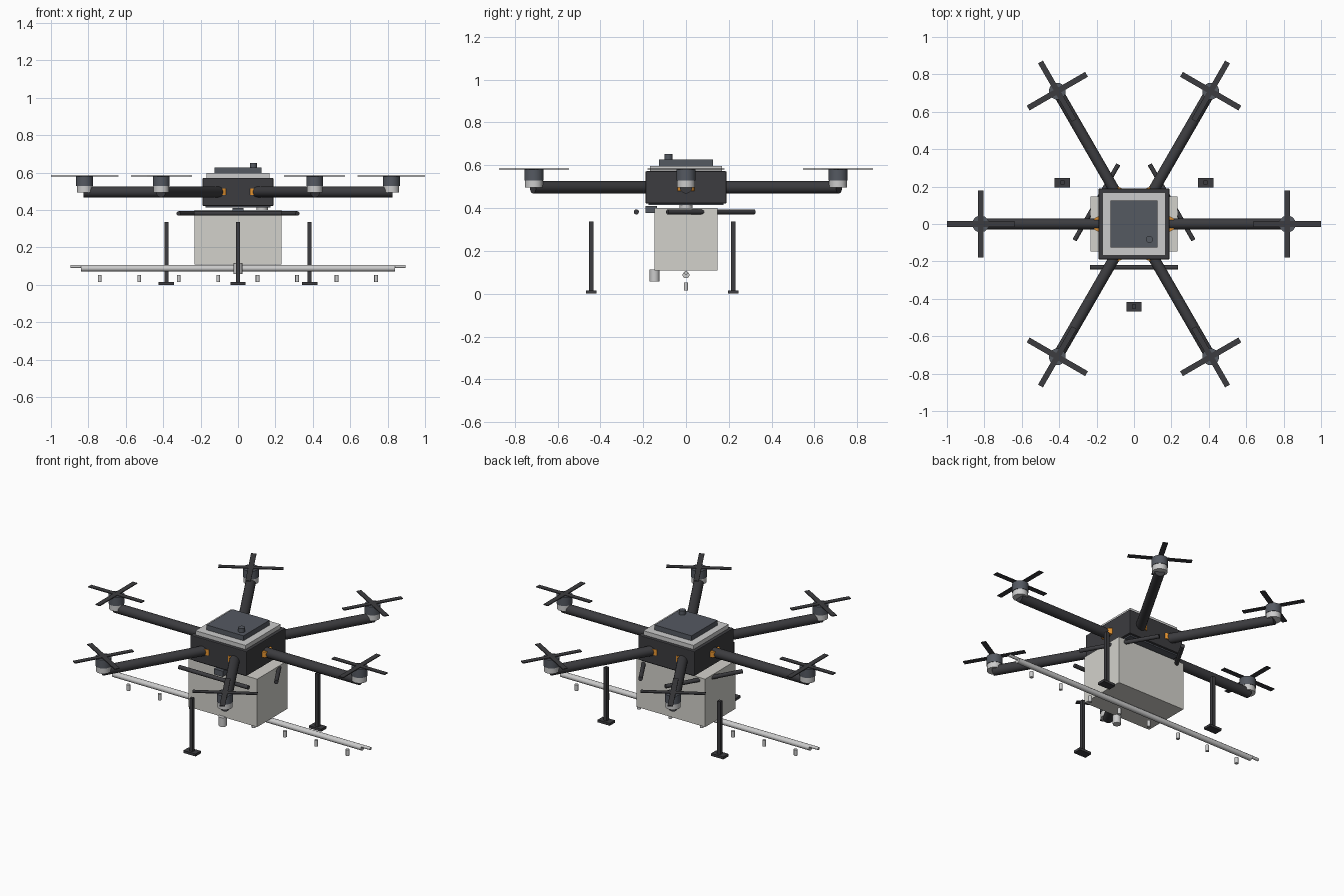
import bpy
from math import radians, cos, sin, pi
from mathutils import Matrix, Vector

if "Cube" in bpy.data.objects:
    bpy.data.objects.remove(bpy.data.objects["Cube"])


def material(name, rgb):
    m = bpy.data.materials.new(name)
    m.diffuse_color = (*rgb, 1)
    m.use_nodes = True
    m.node_tree.nodes["Principled BSDF"].inputs["Base Color"].default_value = m.diffuse_color
    return m


CARBON = material("carbon", (0.045, 0.045, 0.05))
SLATE = material("slate", (0.09, 0.10, 0.12))
SILVER = material("silver", (0.62, 0.63, 0.64))
TANK = material("tank_plastic", (0.65, 0.64, 0.60))
ORANGE = material("orange", (0.8, 0.3, 0.03))


def box(name, center, size, mat, angle=0.0, bevel=0.0):
    bpy.ops.mesh.primitive_cube_add(size=1)
    ob = bpy.context.object
    ob.name = name
    ob.data.transform(Matrix.Diagonal((*size, 1)))
    ob.location = center
    ob.rotation_euler.z = angle
    ob.data.materials.append(mat)
    if bevel:
        b = ob.modifiers.new("bevel", "BEVEL")
        b.width, b.segments = bevel, 2
    return ob


def rod(name, start, end, radius, mat, sides=20):
    a, b = Vector(start), Vector(end)
    bpy.ops.mesh.primitive_cylinder_add(vertices=sides, radius=radius, depth=(b - a).length)
    ob = bpy.context.object
    ob.name = name
    ob.location = (a + b) / 2
    ob.rotation_euler = (b - a).to_track_quat("Z", "Y").to_euler()
    ob.data.materials.append(mat)
    bpy.ops.object.shade_smooth_by_angle(angle=radians(35))
    return ob


def polar(radius, angle, z):
    return (radius * cos(angle), radius * sin(angle), z)


# Central body stack
box("body_lower_plate", (0, 0, 0.419), (0.35, 0.35, 0.010), SLATE)
box("body", (0, 0, 0.497), (0.378, 0.378, 0.150), CARBON, bevel=0.004)
box("body_top_plate", (0, 0, 0.584), (0.338, 0.338, 0.026), SILVER)
box("battery", (0, 0, 0.612), (0.25, 0.25, 0.030), SLATE)
rod("antenna_knob", (0.082, -0.082, 0.625), (0.082, -0.082, 0.652), 0.019, SLATE)

# Six arms with hinge, motor and crossed propeller blades
for i in range(6):
    a = i * pi / 3
    rod(f"arm_{i}", polar(0.14, a, 0.497), polar(0.825, a, 0.497), 0.029, CARBON)
    rod(f"arm_hinge_{i}", polar(0.18, a, 0.48), polar(0.18, a, 0.516), 0.042, ORANGE)
    rod(f"motor_base_{i}", polar(0.82, a, 0.495), polar(0.82, a, 0.529), 0.042, SILVER, 24)
    rod(f"motor_{i}", polar(0.82, a, 0.529), polar(0.82, a, 0.580), 0.045, SLATE, 24)
    box(f"blade_radial_{i}", polar(0.82, a, 0.582), (0.36, 0.03, 0.005), CARBON, a)
    box(f"blade_cross_{i}", polar(0.82, a, 0.582), (0.03, 0.36, 0.005), CARBON, a)

# Liquid tank, filler cap and front sensor
box("tank", (0, 0, 0.254), (0.464, 0.294, 0.292), TANK)
rod("filler_cap", (0.13, 0, 0.398), (0.13, 0, 0.418), 0.03, SILVER)
box("front_sensor", (0, -0.162, 0.393), (0.06, 0.055, 0.034), SLATE)
rod("pump", (0, -0.147, 0.057), (0, -0.147, 0.113), 0.023, SILVER)

# Triangle of frame bars and three landing legs
for i in range(3):
    a = -pi / 2 + i * 2 * pi / 3
    mid = Vector(polar(0.232, a, 0.382))
    side = Vector((-sin(a), cos(a), 0)) * 0.234
    rod(f"frame_bar_{i}", mid - side, mid + side, 0.012, CARBON, 16)
    x, y, _ = polar(0.442, a, 0)
    box(f"leg_{i}", (x, y, 0.175), (0.021, 0.021, 0.325), CARBON)
    box(f"foot_{i}", (x, y, 0.0075), (0.082, 0.05, 0.015), CARBON)

# Spray boom, feed pipe and nozzles
rod("spray_boom", (-0.84, 0, 0.088), (0.84, 0, 0.088), 0.016, SILVER)
rod("feed_pipe", (-0.895, 0, 0.098), (0.895, 0, 0.098), 0.009, SILVER, 12)
for i in range(8):
    x = -0.739 + i * 0.2111
    rod(f"nozzle_{i}", (x, 0, 0.016), (x, 0, 0.053), 0.0105, SILVER, 12)
